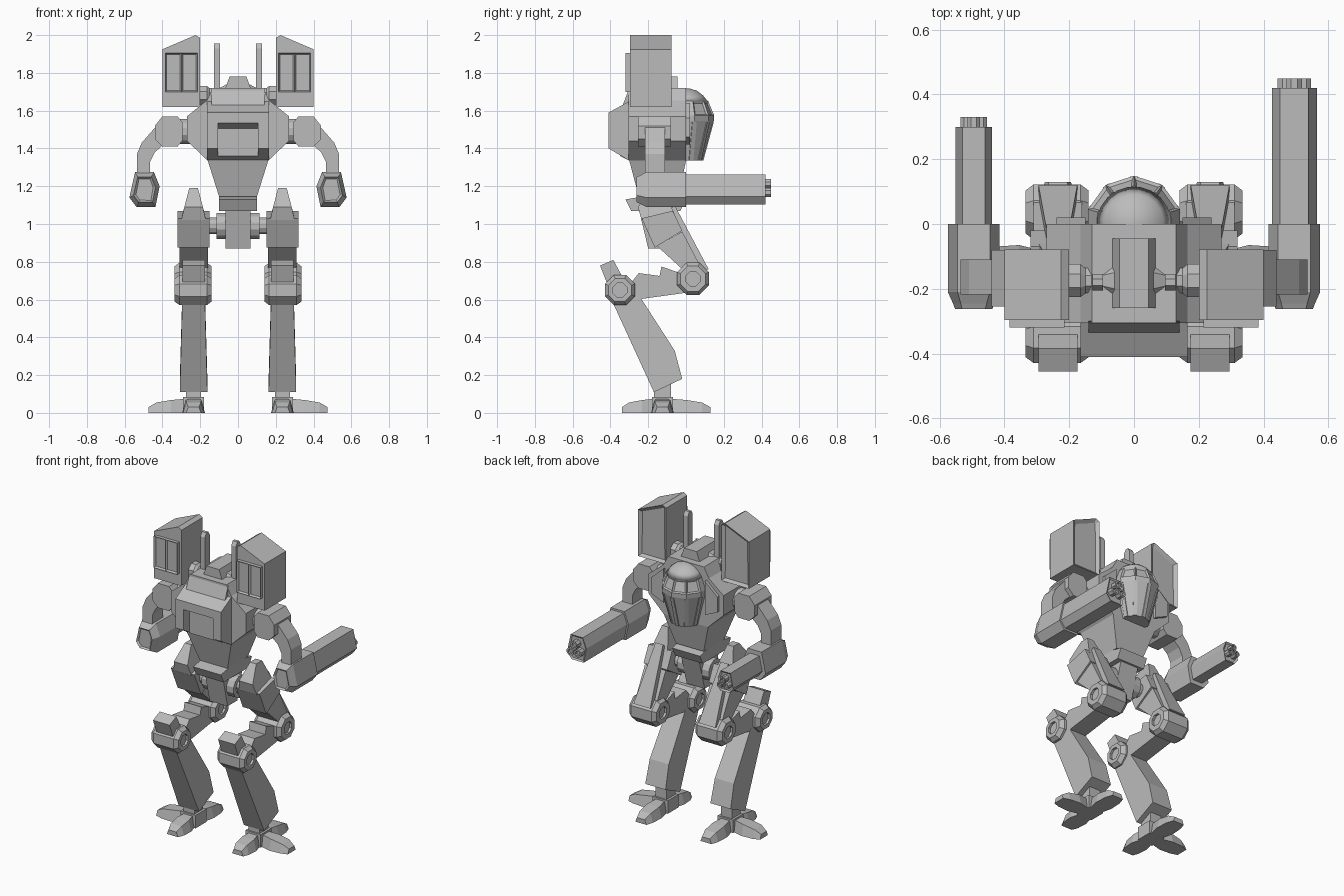
import bpy, bmesh
from math import pi, cos, sin
from mathutils import Vector

if "Cube" in bpy.data.objects:
    bpy.data.objects.remove(bpy.data.objects["Cube"])

GREY = (0.5, 0.5, 0.5, 1)
grey = bpy.data.materials.new("light_grey")
grey.use_nodes = True
grey.diffuse_color = GREY
grey.node_tree.nodes["Principled BSDF"].inputs["Base Color"].default_value = GREY


def loft(name, rings, mirror=False, smooth=False, panel=None, bend=None):
    """Skin a list of rings; panel = (face test, margin, depth) insets faces."""
    bm = bmesh.new()
    loops = [[bm.verts.new(p) for p in ring] for ring in rings]
    n = len(loops[0])
    for a, b in zip(loops, loops[1:]):
        for i in range(n):
            j = (i + 1) % n
            bm.faces.new((a[i], a[j], b[j], b[i]))
    bm.faces.new(loops[0])
    bm.faces.new(loops[-1])
    if bend:
        for v in bm.verts:
            v.co = bend(v.co)
    bmesh.ops.recalc_face_normals(bm, faces=bm.faces)
    if panel:
        test, margin, depth = panel
        chosen = [f for f in bm.faces if test(f)]
        bmesh.ops.inset_individual(bm, faces=chosen, thickness=margin)
        moved = {v for f in chosen for v in f.verts}
        shift = {v: sum((f.normal for f in chosen if v in f.verts), Vector()) for v in moved}
        for v in moved:
            v.co -= shift[v].normalized() * depth
    mesh = bpy.data.meshes.new(name)
    bm.to_mesh(mesh)
    bm.free()
    mesh.materials.append(grey)
    for poly in mesh.polygons:
        poly.use_smooth = smooth
    ob = bpy.data.objects.new(name, mesh)
    bpy.context.collection.objects.link(ob)
    if mirror:
        ob.modifiers.new("mirror", "MIRROR")
    return ob


def put(axis, d, u, v):
    return {"x": (d, u, v), "y": (u, d, v), "z": (u, v, d)}[axis]


def prism(name, axis, lo, hi, pts, mirror=False, **kw):
    return loft(name, [[put(axis, d, u, v) for u, v in pts] for d in (lo, hi)], mirror, **kw)


def box(name, x, y, z, mirror=False, **kw):
    return prism(name, "x", *x, [(y[0], z[0]), (y[1], z[0]), (y[1], z[1]), (y[0], z[1])], mirror, **kw)


def lathe(name, axis, u, v, profile, n=8, mirror=False, **kw):
    angles = [2 * pi * (i + 0.5) / n for i in range(n)]
    rings = [[put(axis, d, u + r * cos(a), v + r * sin(a)) for a in angles] for d, r in profile]
    return loft(name, rings, mirror, **kw)


def taper(center, z0, s0, z1, s1):
    """Scale x about center by a factor that runs from s0 at z0 to s1 at z1."""
    def bend(p):
        t = min(1, max(0, (p.z - z0) / (z1 - z0)))
        return Vector((center + (p.x - center) * (s0 + (s1 - s0) * t), p.y, p.z))
    return bend


def faces_y(sign):
    return lambda f: f.normal.y * sign > 0.9


# Torso
half = [(0.16, 1.335), (0.27, 1.44), (0.27, 1.57), (0.165, 1.655), (0.13, 1.72)]
prism("torso", "y", -0.305, 0, half + [(-x, z) for x, z in reversed(half)])
back = [(-0.3, 1.65), (-0.41, 1.59), (-0.41, 1.40), (-0.3, 1.335)]
prism("back_side", "x", 0.105, 0.165, back, True)
prism("back_center", "x", -0.105, 0.105,
      [(-0.3, 1.65), (-0.41, 1.59), (-0.41, 1.535), (-0.35, 1.505), (-0.35, 1.36), (-0.3, 1.335)])
prism("back_top_slope", "x", -0.14, 0.14, [(-0.3, 1.72), (-0.335, 1.63), (-0.3, 1.63)])
prism("chest_side_plate", "y", 0, 0.02, [(0.15, 1.42), (0.24, 1.46), (0.24, 1.56), (0.15, 1.64)], True)
prism("roof_hatch", "y", -0.26, -0.045, [(-0.07, 1.71), (0.07, 1.71), (0.045, 1.78), (-0.045, 1.78)])
loft("waist", [[(-w, b, z), (w, b, z), (w, f, z), (-w, f, z)]
               for z, w, b, f in ((1.335, 0.16, -0.3, 0), (1.145, 0.1, -0.25, -0.04))])

# Cockpit
lathe("canopy", "z", 0, 0,
      [(1.335, 0.09), (1.545, 0.147), (1.575, 0.149), (1.65, 0.118)], 10,
      panel=(lambda f: f.calc_center_median().y > 0.02 and 1.59 < f.calc_center_median().z < 1.64
             and abs(f.normal.z) < 0.9, 0.014, 0.008))
lathe("canopy_dome", "z", 0, 0,
      [(1.65, 0.116), (1.68, 0.092), (1.705, 0.06), (1.717, 0.02)], 20, smooth=True)
for i in range(-2, 3):
    a = pi / 2 + i * pi / 5
    across = Vector((-sin(a), cos(a), 0)) * 0.012
    loft("canopy_rib", [[Vector((r * cos(a), r * sin(a), z)) + s * across
                         for r, s in ((r0, -1), (r0, 1), (r0 - 0.03, 1), (r0 - 0.03, -1))]
                        for z, r0 in ((1.335, 0.092), (1.54, 0.147))])

# Missile pods and fins
prism("missile_pod", "y", -0.297, -0.078,
      [(0.2, 1.62), (0.4, 1.62), (0.4, 1.925), (0.225, 2.0), (0.2, 1.985)], True,
      panel=(faces_y(1), 0.025, 0.015))
for x in (0.215, 0.3):
    box("pod_door", (x, x + 0.085), (-0.32, -0.295), (1.70, 1.905), True,
        panel=(faces_y(-1), 0.011, 0.012))
lathe("pod_mount", "x", -0.175, 1.68,
      [(0.06, 0.065), (0.1, 0.042), (0.15, 0.042), (0.165, 0.055), (0.21, 0.055)], 8, True)
prism("antenna_fin", "x", 0.095, 0.128,
      [(-0.205, 1.67), (-0.155, 1.67), (-0.155, 1.93), (-0.17, 1.955), (-0.19, 1.955), (-0.205, 1.93)], True)

# Arms
lathe("shoulder_neck", "x", -0.165, 1.49, [(0.25, 0.068), (0.31, 0.068)], 12, True)
prism("shoulder", "y", -0.255, -0.08,
      [(0.295, 1.44), (0.32, 1.41), (0.4, 1.41), (0.44, 1.45), (0.44, 1.52), (0.4, 1.57),
       (0.32, 1.57), (0.295, 1.54)], True)
prism("upper_arm", "y", -0.218, -0.11,
      [(0.4, 1.54), (0.44, 1.51), (0.51, 1.43), (0.535, 1.37), (0.535, 1.25), (0.465, 1.25),
       (0.465, 1.33), (0.44, 1.38), (0.4, 1.415)], True)
HEX = [(0.415, 1.20), (0.437, 1.09), (0.537, 1.09), (0.575, 1.14), (0.545, 1.275), (0.445, 1.275)]


def hexagon(y, s):
    return [(0.495 + (x - 0.495) * s, y, 1.182 + (z - 1.182) * s) for x, z in HEX]


loft("forearm", [hexagon(-0.262, 0.72), hexagon(-0.245, 0.8), hexagon(-0.21, 1), hexagon(0, 1)], True,
     panel=(faces_y(-1), 0.012, 0.01))
for side, tip, s in ((1, 0.42, 0.87), (-1, 0.30, 0.7)):
    flip = lambda p, k=side: Vector((p.x * k, p.y, p.z))
    loft("gun_barrel", [hexagon(-0.02, s), hexagon(tip, s)], bend=flip,
         panel=(faces_y(1), 0.012, 0.008))
    for k in range(3):
        a = pi / 2 + k * 2 * pi / 3
        r = 0.036 * s
        lathe("gun_muzzle", "y", 0.495 + r * cos(a), 1.182 + r * sin(a),
              [(tip - 0.02, 0.03 * s), (tip + 0.03, 0.03 * s), (tip + 0.03, 0.018 * s), (tip + 0.015, 0.018 * s)],
              8, bend=flip)

# Pelvis
prism("pelvis_top", "x", -0.1, 0.1, [(-0.32, 1.13), (-0.29, 1.07), (-0.03, 1.07), (0, 1.13), (-0.1, 1.15), (-0.2, 1.15)])
prism("pelvis_keel", "x", -0.065, 0.065, [(-0.25, 1.08), (-0.04, 1.08), (-0.1, 0.87), (-0.2, 0.87)])
lathe("hip_axle", "x", -0.14, 0.99,
      [(0.05, 0.072), (0.115, 0.072), (0.115, 0.045), (0.18, 0.045)], 12, True)

# Legs
C = 0.235
prism("thigh_cap", "x", C - 0.065, C + 0.065,
      [(-0.235, 1.02), (-0.06, 1.05), (-0.12, 1.19), (-0.18, 1.19), (-0.255, 1.09)], True,
      bend=taper(C, 1.03, 1, 1.19, 0.35))
prism("thigh_upper", "x", C - 0.085, C + 0.085,
      [(-0.165, 0.875), (-0.02, 0.965), (-0.07, 1.07), (-0.235, 1.03)], True)
prism("thigh_lower", "x", C - 0.075, C + 0.075,
      [(-0.155, 0.885), (-0.02, 0.96), (0.09, 0.75), (-0.03, 0.77)], True)
prism("thigh_front_plate", "x", C - 0.06, C + 0.06,
      [(-0.06, 1.10), (0.12, 0.76), (0.05, 0.76), (-0.1, 1.06)], True,
      bend=taper(C, 0.8, 1, 1.1, 0.45))
for name, y, z, r in (("knee_joint", 0.037, 0.71, 0.092), ("hock_joint", -0.35, 0.65, 0.086)):
    lathe(name, "x", y, z,
          [(0.155, 0.04), (0.14, 0.04), (0.14, r - 0.02), (0.165, r), (0.31, r), (0.335, r - 0.02),
           (0.335, 0.04), (0.32, 0.04)], 8, True)
prism("hock_cap", "x", C - 0.06, C + 0.06,
      [(-0.455, 0.78), (-0.385, 0.81), (-0.32, 0.69), (-0.40, 0.64)], True)
prism("shank", "x", C - 0.06, C + 0.06,
      [(-0.29, 0.69), (-0.25, 0.74), (-0.14, 0.725), (-0.13, 0.775), (-0.03, 0.74),
       (0.03, 0.64), (-0.26, 0.60)], True)
prism("shin", "x", C - 0.073, C + 0.073,
      [(-0.395, 0.60), (-0.26, 0.64), (-0.06, 0.33), (-0.02, 0.18), (-0.17, 0.11)], True,
      bend=taper(C, 0.2, 1, 0.6, 0.82))

# Feet
box("ankle", (C - 0.04, C + 0.04), (-0.17, -0.08), (0.03, 0.2), True)
box("foot_hub", (C - 0.055, C + 0.055), (-0.18, -0.07), (0.0, 0.085), True)
for name, dx, dy, start, reach in (("front_toe", 0, 1, 0.04, 0.255), ("back_toe", 0, -1, 0.04, 0.215),
                                   ("outer_toe", 1, 0, 0.04, 0.24)):
    rings = [[(C + dx * d + dy * w * k, -0.125 + dy * d + dx * w * k, z)
              for k, z in ((-1, 0), (1, 0), (0.7, h), (-0.7, h))]
             for d, w, h in ((start, 0.04, 0.075), (reach * 0.5, 0.06, 0.068),
                             (reach * 0.82, 0.055, 0.055), (reach, 0.04, 0.03))]
    loft(name, rings, True)
